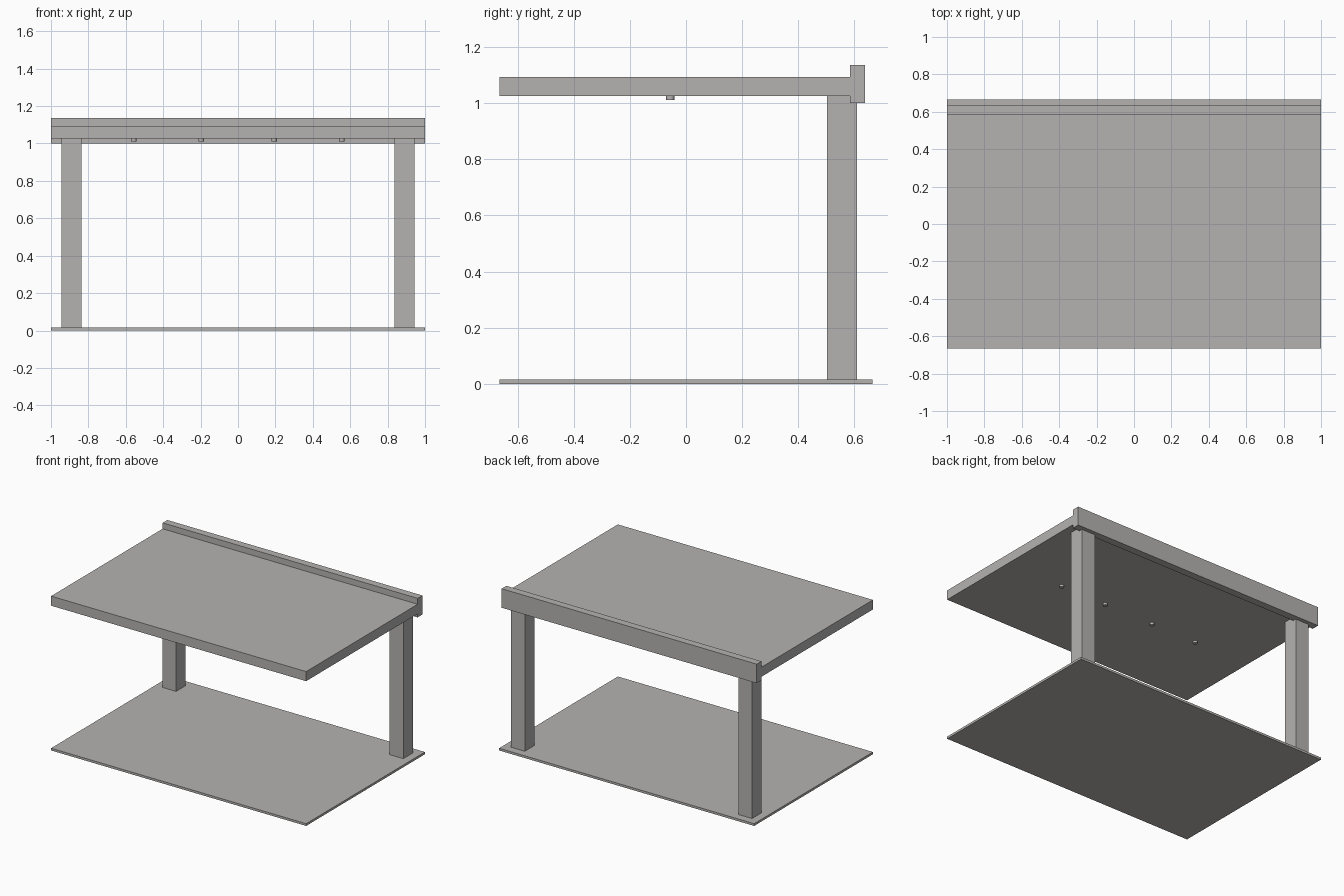
import bpy
import bmesh
from mathutils import Matrix, Vector

cube = bpy.data.objects.get("Cube")
if cube:
    bpy.data.objects.remove(cube, do_unlink=True)

# Single concrete grey
grey = bpy.data.materials.new("warm_grey")
grey.use_nodes = True
colour = (0.46, 0.45, 0.44, 1.0)
grey.diffuse_color = colour
grey.node_tree.nodes["Principled BSDF"].inputs["Base Color"].default_value = colour


def finish(name, bm):
    mesh = bpy.data.meshes.new(name)
    bm.to_mesh(mesh)
    bm.free()
    mesh.materials.append(grey)
    obj = bpy.data.objects.new(name, mesh)
    bpy.context.collection.objects.link(obj)
    return obj


def box(name, low, high):
    low, high = Vector(low), Vector(high)
    bm = bmesh.new()
    bmesh.ops.create_cube(bm, size=1, matrix=Matrix.Translation((low + high) / 2)
                          @ Matrix.Diagonal((*(high - low), 1)))
    return finish(name, bm)


def disc(name, centre, radius, height):
    bm = bmesh.new()
    bmesh.ops.create_cone(bm, cap_ends=True, segments=24, radius1=radius, radius2=radius,
                          depth=height, matrix=Matrix.Translation(centre))
    obj = finish(name, bm)
    for face in obj.data.polygons:
        face.use_smooth = abs(face.normal.z) < 0.5
    for edge in obj.data.edges:  # crisp rims
        z0, z1 = (obj.data.vertices[i].co.z for i in edge.vertices)
        edge.use_edge_sharp = abs(z0 - z1) < 1e-4
    return obj


# Floor, cantilevered roof and rear beam
box("floor_slab", (-1, -0.665, 0), (1, 0.665, 0.016))
box("roof_slab", (-1, -0.665, 1.026), (1, 0.584, 1.094))
box("rear_beam", (-1, 0.584, 1.001), (1, 0.637, 1.136))

# Square posts under the beam
for side, x in (("right", -0.891), ("left", 0.891)):
    box(side + "_post", (x - 0.0535, 0.502, 0.016), (x + 0.0535, 0.609, 1.026))

# Row of round ceiling lights
for i, x in enumerate((-0.558, -0.197, 0.193, 0.555)):
    disc(f"ceiling_light_{i + 1}", (x, -0.056, 1.0185), 0.0145, 0.015)
